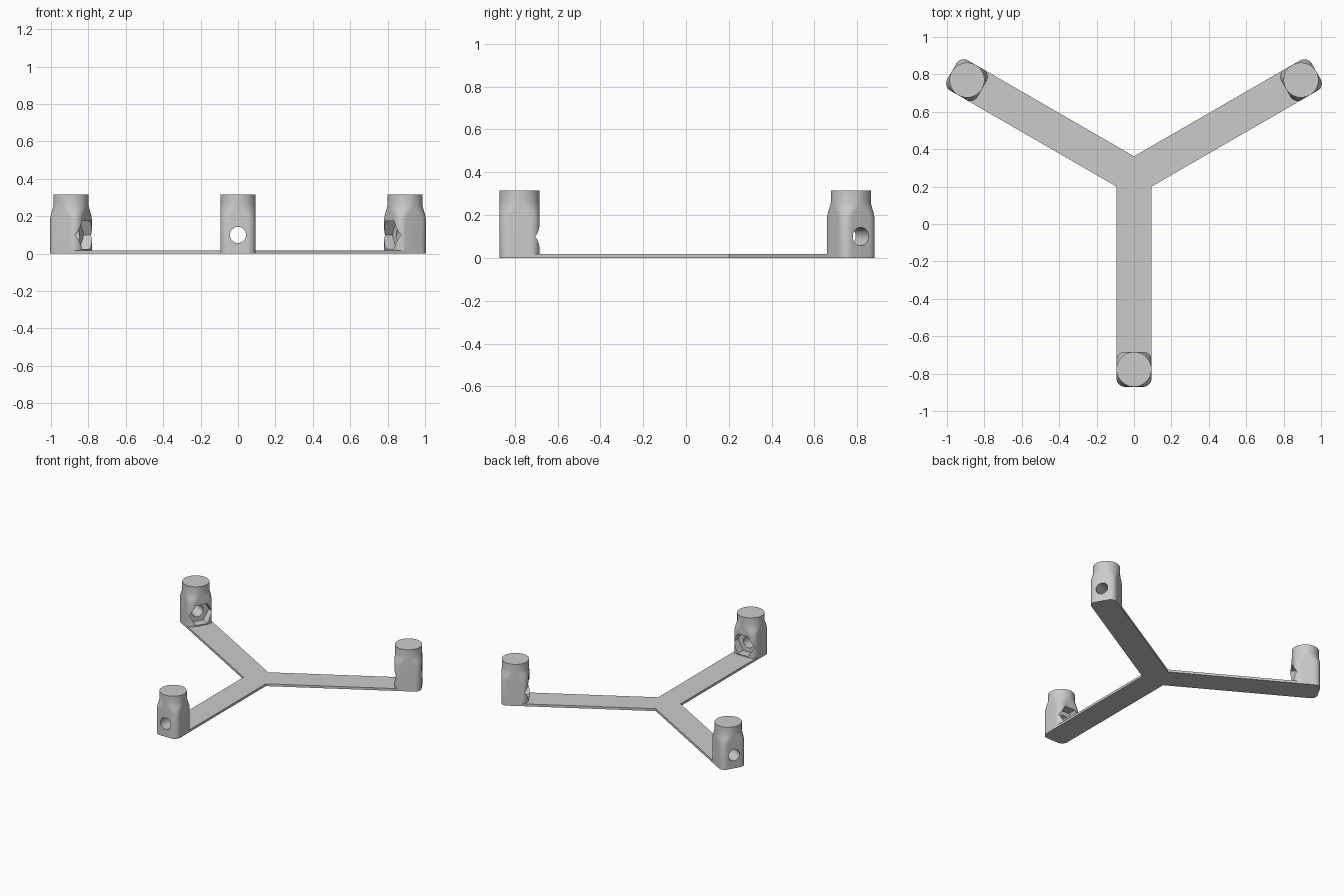
import bpy, bmesh, math
from mathutils import Matrix, Vector

cube = bpy.data.objects.get("Cube")
if cube:
    bpy.data.objects.remove(cube, do_unlink=True)

HUB_Y = 0.254          # where the three arms meet
HALF = 0.0935          # half width of arms and posts
REACH = 1.031          # hub to post axis
PLATE = 0.018
HEIGHT = 0.315
HOLE_Z = 0.1
ANGLES = [math.radians(a) for a in (-90, 30, 150)]

grey = bpy.data.materials.new("plain grey")
grey.use_nodes = True
grey.diffuse_color = (0.6, 0.6, 0.6, 1)
grey.node_tree.nodes["Principled BSDF"].inputs["Base Color"].default_value = grey.diffuse_color


def make_object(name, bm):
    bmesh.ops.recalc_face_normals(bm, faces=bm.faces)
    mesh = bpy.data.meshes.new(name)
    bm.to_mesh(mesh)
    bm.free()
    mesh.materials.append(grey)
    obj = bpy.data.objects.new(name, mesh)
    bpy.context.collection.objects.link(obj)
    return obj


def rounded_square(bm, radius, z, steps=12):
    """Ring of vertices; a radius equal to HALF gives a circle."""
    ring = []
    for corner in range(4):
        mid = math.pi / 4 + corner * math.pi / 2
        inset = (HALF - radius) * math.sqrt(2)
        for i in range(steps):
            a = corner * math.pi / 2 + (i + 0.01) / (steps - 0.98) * math.pi / 2
            ring.append(bm.verts.new((inset * math.cos(mid) + radius * math.cos(a),
                                      inset * math.sin(mid) + radius * math.sin(a), z)))
    return ring


def make_cutter(name, sides, radius, start, end):
    """Prism lying along local x at the bolt height."""
    bm = bmesh.new()
    place = Matrix.Translation(((start + end) / 2, 0, HOLE_Z)) @ Matrix.Rotation(math.pi / 2, 4, 'Y')
    # a corner of the prism points sideways
    place = place @ Matrix.Rotation(math.pi / 2, 4, 'Z')
    bmesh.ops.create_cone(bm, cap_ends=True, segments=sides, radius1=radius, radius2=radius,
                          depth=end - start, matrix=place)
    if sides == 6:
        flat = max(v.co.z for v in bm.verts) - HOLE_Z
        if flat > radius * 0.95:
            bmesh.ops.rotate(bm, verts=bm.verts, cent=(0, 0, HOLE_Z),
                             matrix=Matrix.Rotation(math.pi / 6, 3, 'X'))
    obj = make_object(name, bm)
    obj.hide_render = True
    obj.hide_viewport = True
    return obj


# Three-armed base plate
bm = bmesh.new()
outline = []
for a in ANGLES:
    along = Vector((math.cos(a), math.sin(a), 0))
    side = Vector((-along.y, along.x, 0))
    hub = Vector((0, HUB_Y, 0))
    outline.append(hub + along * REACH - side * HALF)
    outline.append(hub + along * REACH + side * HALF)
    crotch = a + math.pi / 3
    outline.append(hub + Vector((math.cos(crotch), math.sin(crotch), 0)) * HALF / math.cos(math.pi / 6))
face = bm.faces.new([bm.verts.new(p) for p in outline])
top = bmesh.ops.extrude_face_region(bm, geom=[face])["geom"]
bmesh.ops.translate(bm, verts=[v for v in top if isinstance(v, bmesh.types.BMVert)], vec=(0, 0, PLATE))
make_object("base_plate", bm)

# Bolt hole and nut recess cutters
hole = make_cutter("bolt_hole_cutter", 40, 0.043, -0.2, 0.2)
recess = make_cutter("nut_recess_cutter", 6, 0.0866, -0.2, -HALF + 0.065)

# Posts: rounded square foot blending into a round top
for name, a in zip(("front_post", "left_post", "right_post"), ANGLES):
    bm = bmesh.new()
    rings = [rounded_square(bm, r, z) for r, z in
             ((0.045, 0), (0.045, 0.19), (0.062, 0.217), (0.083, 0.242), (HALF, 0.258), (HALF, HEIGHT))]
    for low, high in zip(rings, rings[1:]):
        for i in range(len(low)):
            j = (i + 1) % len(low)
            bm.faces.new((low[i], low[j], high[j], high[i]))
    bm.faces.new(rings[0][::-1])
    bm.faces.new(rings[-1])
    post = make_object(name, bm)
    for cutter in (hole, recess):
        mod = post.modifiers.new(cutter.name, 'BOOLEAN')
        mod.operation = 'DIFFERENCE'
        mod.solver = 'EXACT'
        mod.object = cutter
    # Apply the cuts while the post still stands at the origin
    bpy.context.view_layer.update()
    cut = bpy.data.meshes.new_from_object(post.evaluated_get(bpy.context.evaluated_depsgraph_get()))
    post.modifiers.clear()
    post.data = cut
    post.matrix_world = Matrix.Translation((REACH * math.cos(a), HUB_Y + REACH * math.sin(a), 0)) @ Matrix.Rotation(a, 4, 'Z')
    bpy.ops.object.select_all(action='DESELECT')
    post.select_set(True)
    bpy.context.view_layer.objects.active = post
    bpy.ops.object.shade_smooth_by_angle(angle=math.radians(30))

for cutter in (hole, recess):
    bpy.data.objects.remove(cutter, do_unlink=True)
